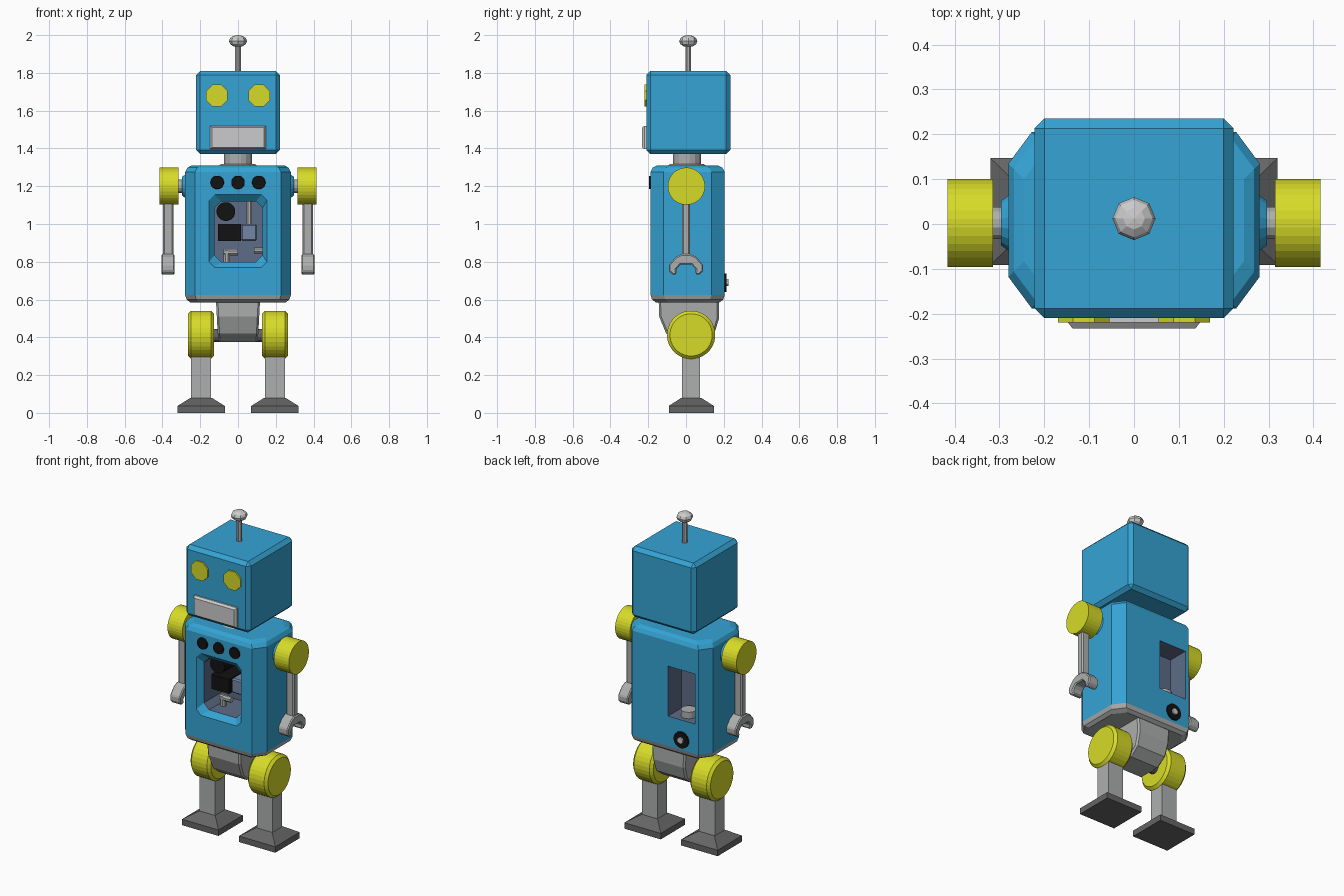
import bpy, bmesh, math
from mathutils import Matrix, Vector

if "Cube" in bpy.data.objects:
    bpy.data.objects.remove(bpy.data.objects["Cube"])


def mat(name, r, g, b):
    m = bpy.data.materials.new(name)
    m.diffuse_color = (r, g, b, 1)
    m.use_nodes = True
    m.node_tree.nodes["Principled BSDF"].inputs["Base Color"].default_value = m.diffuse_color
    return m


BLUE = mat("blue", 0.035, 0.37, 0.66)
YELLOW = mat("yellow", 0.68, 0.71, 0.02)
GREY = mat("light grey", 0.42, 0.43, 0.43)
PALE = mat("pale grey", 0.60, 0.60, 0.61)
DARK = mat("dark grey", 0.13, 0.13, 0.13)
BLACK = mat("black", 0.006, 0.006, 0.006)
SLATE = mat("slate", 0.11, 0.15, 0.24)
STEEL = mat("steel blue", 0.17, 0.24, 0.38)


def finish(name, bm, material, bevel=0, segments=1):
    bmesh.ops.recalc_face_normals(bm, faces=bm.faces)
    me = bpy.data.meshes.new(name)
    bm.to_mesh(me)
    bm.free()
    me.materials.append(material)
    ob = bpy.data.objects.new(name, me)
    bpy.context.collection.objects.link(ob)
    if bevel:
        mod = ob.modifiers.new("bevel", 'BEVEL')
        mod.width, mod.segments = bevel, segments
        mod.limit_method, mod.angle_limit = 'ANGLE', math.radians(40)
    return ob


def box(name, material, x, y, z, bevel=0, segments=1):
    """Box from (min, max) pairs."""
    bm = bmesh.new()
    size = [p[1] - p[0] for p in (x, y, z)]
    mid = [(p[0] + p[1]) / 2 for p in (x, y, z)]
    bmesh.ops.create_cube(bm, size=1, matrix=Matrix.Translation(mid) @ Matrix.Diagonal((*size, 1)))
    return finish(name, bm, material, bevel, segments)


def rod(name, material, a, b, r, sides=16, r2=None, bevel=0, segments=1):
    """Cylinder or cone between two points."""
    a, b = Vector(a), Vector(b)
    d = b - a
    rot = d.to_track_quat('Z', 'Y').to_matrix().to_4x4() @ Matrix.Rotation(math.pi / sides, 4, 'Z')
    bm = bmesh.new()
    bmesh.ops.create_cone(bm, cap_ends=True, segments=sides, radius1=r, radius2=r if r2 is None else r2,
                          depth=d.length, matrix=Matrix.Translation((a + b) / 2) @ rot)
    return finish(name, bm, material, bevel, segments)


def loft(name, material, rings, bevel=0):
    """Skin a stack of equal rings and cap both ends."""
    bm = bmesh.new()
    vs = [[bm.verts.new(p) for p in ring] for ring in rings]
    n = len(vs[0])
    for lo, hi in zip(vs, vs[1:]):
        for i in range(n):
            j = (i + 1) % n
            bm.faces.new((lo[i], lo[j], hi[j], hi[i]))
    bm.faces.new(vs[0])
    bm.faces.new(vs[-1])
    return finish(name, bm, material, bevel)


def octagon(u0, u1, v0, v1, cu, cv):
    return [(u0 + cu, v0), (u1 - cu, v0), (u1, v0 + cv), (u1, v1 - cv),
            (u1 - cu, v1), (u0 + cu, v1), (u0, v1 - cv), (u0, v0 + cv)]


# Head with face and antenna
box("head", BLUE, (-.222, .222), (-.21, .235), (1.37, 1.81), bevel=.022)
for s, side in ((-1, "left"), (1, "right")):
    rod(side + "_eye", YELLOW, (s * .112, -.2, 1.68), (s * .112, -.2195, 1.68), .062, 8)
loft("mouth", PALE, [[(x, y, z) for x, z in ((-w, 1.458 - h), (w, 1.458 - h), (w, 1.458 + h), (-w, 1.458 + h))]
                     for y, w, h in ((-.2, .147, .062), (-.22, .147, .062), (-.233, .137, .052))])
rod("antenna_rod", GREY, (0, .012, 1.8), (0, .012, 1.95), .016, 8)
bm = bmesh.new()
bmesh.ops.create_uvsphere(bm, u_segments=8, v_segments=6, radius=1,
                          matrix=Matrix.Translation((0, .012, 1.968)) @ Matrix.Diagonal((.048, .048, .032, 1)))
finish("antenna_ball", bm, PALE)
rod("neck", GREY, (0, .005, 1.3), (0, .005, 1.38), .076, 16)
rod("neck_base", GREY, (0, .005, 1.3), (0, .005, 1.317), .12, 16, r2=.09)

# Torso shell
rings = []
for z, d in ((.585, .028), (.6, .008), (.625, 0), (1.275, 0), (1.298, .012), (1.31, .035)):
    rings.append([(x, y, z) for x, y in octagon(-.28 + d, .28 - d, -.188 + d, .205 - d, .052, .07)])
torso = loft("torso", BLUE, rings)

# Front bay with sloped rim, and rear bay
front = []
for y, x0, x1, z0, z1, c in ((-.25, -.187, .187, .735, 1.19, .03), (-.188, -.153, .153, .77, 1.155, .03),
                             (-.155, -.125, .13, .80, 1.12, .035), (.05, -.125, .13, .80, 1.12, .035)):
    front.append([(x, y, z) for x, z in octagon(x0, x1, z0, z1, c, c)])
cutters = [loft("front_bay_cutter", BLUE, front),
           box("rear_bay_cutter", BLUE, (-.205, -.02), (.075, .3), (.81, 1.12))]
for cutter in cutters:
    mod = torso.modifiers.new("bay", 'BOOLEAN')
    mod.operation, mod.solver, mod.object = 'DIFFERENCE', 'EXACT', cutter
    bpy.context.view_layer.objects.active = torso
    torso.select_set(True)
    bpy.ops.object.modifier_apply(modifier=mod.name)
    cutter.hide_render = True
    cutter.hide_viewport = True
torso.data.materials.clear()
for m in (BLUE, GREY, SLATE):
    torso.data.materials.append(m)
for f in torso.data.polygons:
    c = f.center
    f.material_index = 0
    if c.z < .624:
        f.material_index = 1
    elif abs(c.x) < .21 and -.15 < c.y < .2 and .79 < c.z < 1.13:
        f.material_index = 2

# Chest dials
for i, x in enumerate((-.11, 0, .11)):
    rod("chest_dial_%d" % (i + 1), BLACK, (x, -.17, 1.22), (x, -.197, 1.22), .039, 16, r2=.034)

# Machinery in the front bay
rod("bay_gauge", BLACK, (-.064, .05, 1.066), (-.064, -.11, 1.066), .05, 16)
box("bay_black_block", BLACK, (-.106, .016), (-.11, .05), (.91, 1.0))
box("bay_steel_block", STEEL, (.016, .10), (-.09, .05), (.91, 1.0), bevel=.008)
rod("bay_upright_pipe", GREY, (.06, -.03, .99), (.06, -.03, 1.12), .016, 8)
rod("bay_elbow_riser", GREY, (-.06, -.06, .80), (-.06, -.06, .86), .018, 8)
rod("bay_elbow_arm", GREY, (-.077, -.06, .85), (0, -.06, .85), .018, 8)
rod("bay_side_pipe", GREY, (.085, -.06, .86), (.13, -.06, .86), .017, 8)

# Rear canister and winding socket
rod("rear_canister", GREY, (-.11, .13, .81), (-.11, .13, .85), .045, 16)
rod("rear_socket", BLACK, (-.115, .19, .69), (-.115, .215, .69), .05, 16)
rod("rear_socket_pin", PALE, (-.115, .2, .69), (-.115, .224, .69), .02, 8)

# Pelvis
outline = [(-.145, .6), (-.142, .51), (-.105, .42), (-.05, .375), (.09, .375), (.15, .42), (.175, .5), (.175, .6)]
loft("pelvis", GREY, [[(s * (.08 + .06 * (z - .375) / .225 * k + .025), y, z) for y, z in outline]
                      for s, k in ((-1, .2), (1, .2))], bevel=.01)
rod("hip_axle", DARK, (-.16, .027, .41), (.16, .027, .41), .035, 12)

# Claw outline (y, z), mirrored front to back
half = [(.025, .84), (.055, .825), (.09, .785), (.09, .75), (.068, .73), (.05, .735), (.052, .76), (.03, .785)]
claw = half + [(-y, z) for y, z in reversed(half)]

for s, side in ((-1, "left"), (1, "right")):
    # Arms
    rod(side + "_shoulder_socket", BLUE, (s * .27, .002, 1.2), (s * .297, .002, 1.2), .07, 16, r2=.05)
    rod(side + "_shoulder_axle", GREY, (s * .28, .002, 1.2), (s * .33, .002, 1.2), .037, 12)
    rod(side + "_shoulder", YELLOW, (s * .314, .002, 1.2), (s * .416, .002, 1.2), .0985, 32)
    box(side + "_arm", GREY, sorted((s * .342, s * .398)), (-.022, .022), (.8, 1.13), bevel=.008)
    loft(side + "_claw", GREY, [[(s * x, y, z) for y, z in claw] for x in (.335, .405)], bevel=.006)
    # Legs and feet
    rod(side + "_hip", YELLOW, (s * .127, .027, .413), (s * .265, .027, .413), .128, 32, bevel=.016)
    box(side + "_leg", GREY, sorted((s * .143, s * .25)), (-.02, .075), (.06, .4))
    foot = []
    for z, hx, hy in ((0, .125, .119), (.037, .125, .119), (.08, .056, .052)):
        foot.append([(s * .195 + a * hx, .028 + b * hy, z) for a, b in ((-1, -1), (1, -1), (1, 1), (-1, 1))])
    loft(side + "_foot", DARK, foot)
